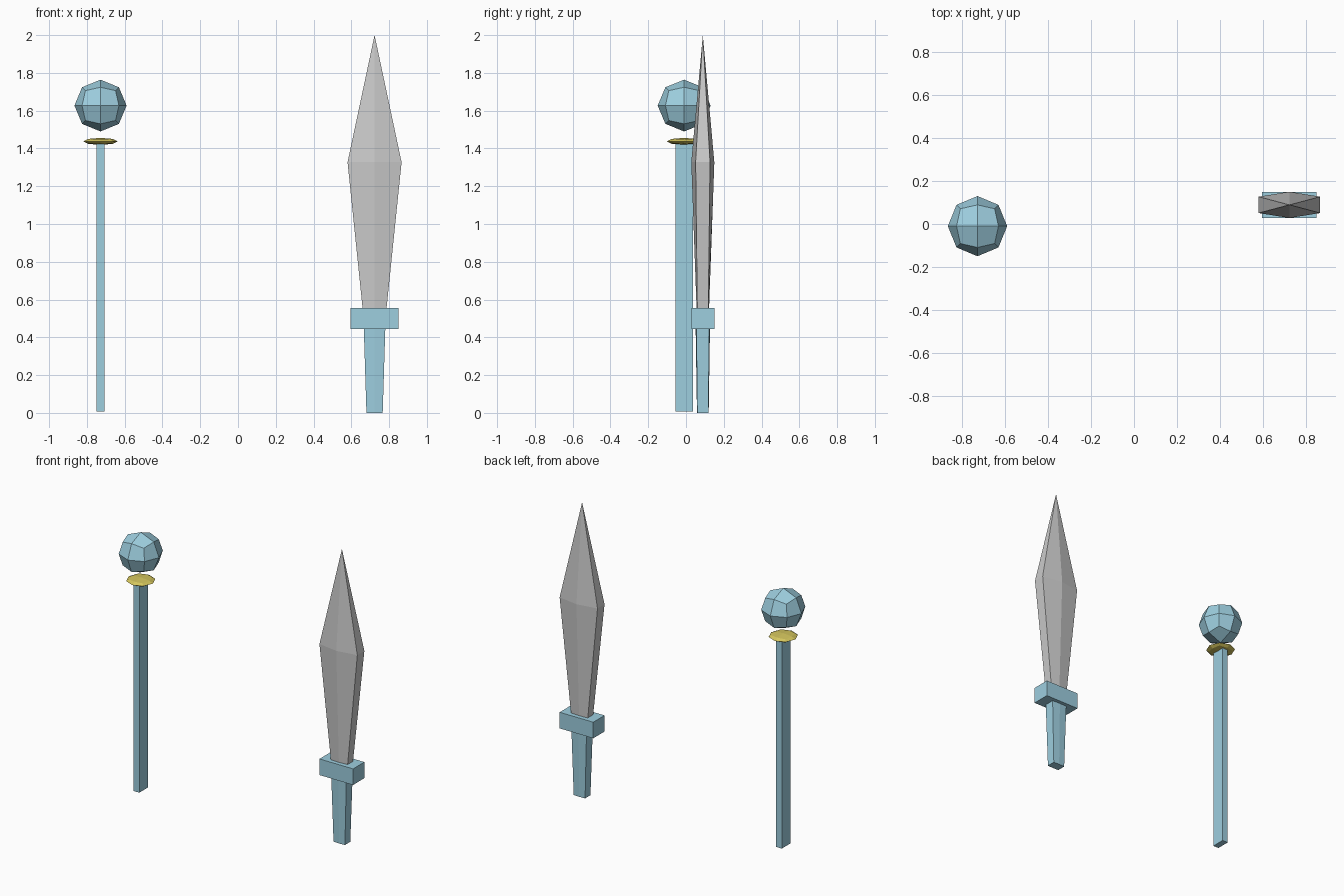
import bpy, bmesh, math
from mathutils import Vector

if "Cube" in bpy.data.objects:
    bpy.data.objects.remove(bpy.data.objects["Cube"])


def material(name, rgb):
    m = bpy.data.materials.new(name)
    m.diffuse_color = (*rgb, 1)
    m.use_nodes = True
    m.node_tree.nodes["Principled BSDF"].inputs["Base Color"].default_value = m.diffuse_color
    return m


BLUE = material("pale_blue", (0.34, 0.62, 0.74))
GREY = material("steel_grey", (0.59, 0.59, 0.59))
GOLD = material("gold", (0.66, 0.56, 0.11))


def finish(name, bm, mat, location):
    bmesh.ops.recalc_face_normals(bm, faces=bm.faces)
    mesh = bpy.data.meshes.new(name)
    bm.to_mesh(mesh)
    bm.free()
    mesh.materials.append(mat)
    ob = bpy.data.objects.new(name, mesh)
    ob.location = location
    bpy.context.collection.objects.link(ob)
    return ob


def faceted_ball(name, mat, location, scale):
    """Cube split once per edge and pushed out to a sphere: 24 faces."""
    bm = bmesh.new()
    bmesh.ops.create_cube(bm, size=2)
    bmesh.ops.subdivide_edges(bm, edges=bm.edges[:], cuts=1, use_grid_fill=True)
    for v in bm.verts:
        n = v.co.normalized()
        v.co = Vector(n[i] * scale[i] for i in range(3))
    return finish(name, bm, mat, location)


def ridged_loft(name, mat, location, sections, tip=None):
    """Six-sided bar; each section is (z, half width, edge half depth, ridge half depth)."""
    bm = bmesh.new()
    rings = []
    for z, w, e, r in sections:
        pts = [(-w, -e), (0, -r), (w, -e), (w, e), (0, r), (-w, e)]
        rings.append([bm.verts.new((x, y, z)) for x, y in pts])
    for a, b in zip(rings, rings[1:]):
        for i in range(6):
            j = (i + 1) % 6
            bm.faces.new((a[i], a[j], b[j], b[i]))
    bm.faces.new(rings[0])
    if tip is None:
        bm.faces.new(rings[-1])
    else:
        top = bm.verts.new((0, 0, tip))
        for i in range(6):
            bm.faces.new((rings[-1][i], rings[-1][(i + 1) % 6], top))
    return finish(name, bm, mat, location)


# Staff: six-sided rod, flattened gold collar, floating faceted orb
SX, SY = -0.728, -0.01
bm = bmesh.new()
bmesh.ops.create_cone(bm, cap_ends=True, segments=6, radius1=1, radius2=1, depth=1)
for v in bm.verts:
    a = round(math.atan2(v.co.y, v.co.x) / (math.pi / 3)) * math.pi / 3
    v.co = (0.042 * math.cos(a), 0.053 * math.sin(a), 0.008 if v.co.z < 0 else 1.43)
finish("staff_rod", bm, BLUE, (SX, SY, 0))
faceted_ball("staff_collar", GOLD, (SX, SY, 1.4375), (0.092, 0.092, 0.0185))
faceted_ball("staff_orb", BLUE, (SX, SY, 1.627), (0.138, 0.14, 0.137))

# Dagger: tapered grip, box guard, ridged blade
DX, DY = 0.723, 0.089
ridged_loft("dagger_grip", BLUE, (DX, DY, 0),
            [(0, 0.043, 0.029, 0.031), (0.45, 0.057, 0.034, 0.038)])
bm = bmesh.new()
bmesh.ops.create_cube(bm, size=1)
bmesh.ops.scale(bm, vec=(0.254, 0.122, 0.11), verts=bm.verts)
finish("dagger_guard", bm, BLUE, (DX, DY, 0.5))
ridged_loft("dagger_blade", GREY, (DX, DY, 0),
            [(0.55, 0.063, 0.029, 0.033), (1.327, 0.143, 0.038, 0.061)], tip=2.0)
